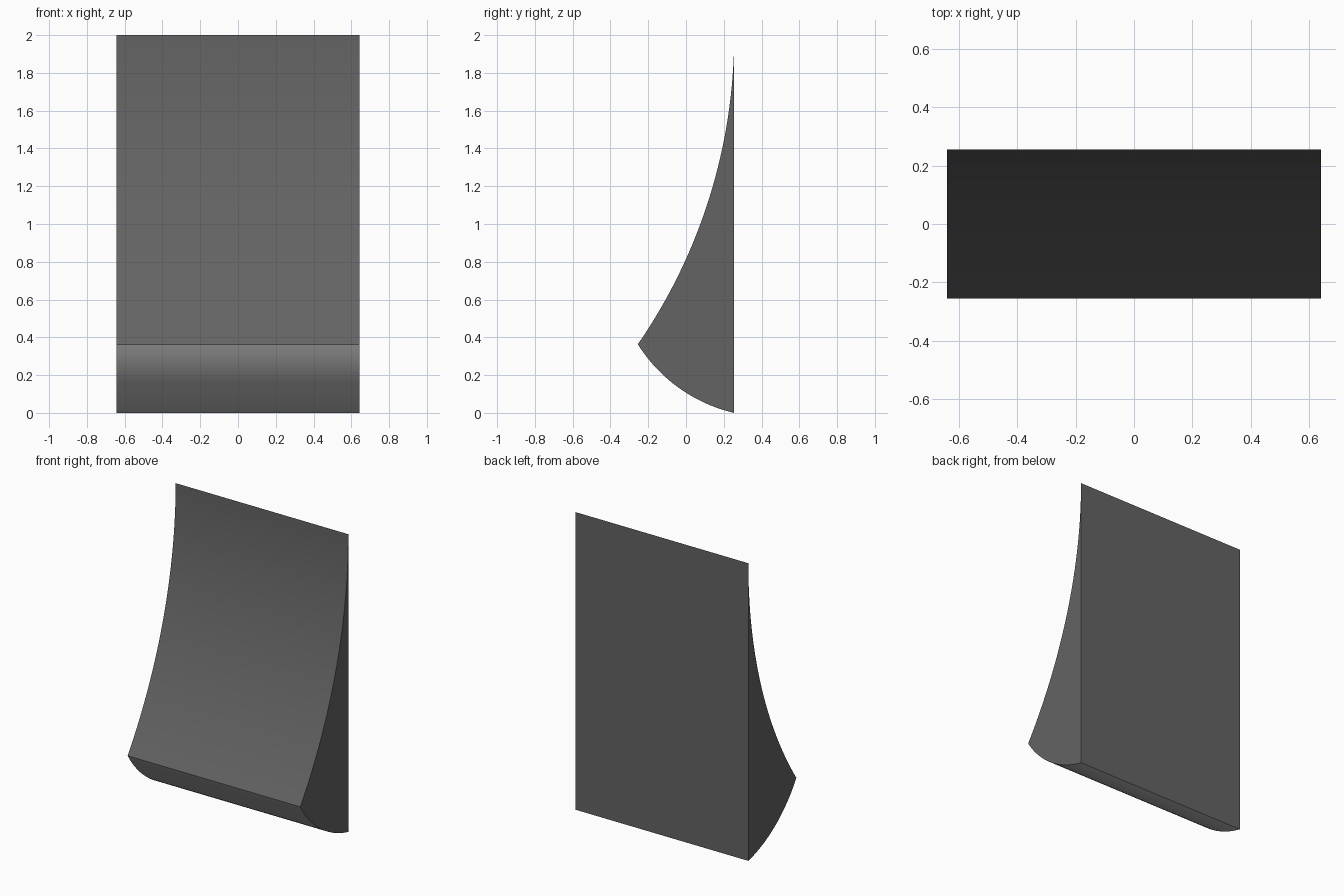
import bpy, bmesh, math

if "Cube" in bpy.data.objects:
    bpy.data.objects.remove(bpy.data.objects["Cube"])

HALF_X, HALF_Y, TIP_Z, TOP = 0.642, 0.255, 0.363, 2.0


def arc(p, q, sagitta, n):
    """Points from p to q on a circular arc bulging to the right of p->q."""
    dx, dz = q[0] - p[0], q[1] - p[1]
    c = math.hypot(dx, dz)
    r = (c * c / 4 + sagitta ** 2) / (2 * sagitta)
    half = math.asin(c / 2 / r)
    pts = []
    for i in range(n + 1):
        a = -half + 2 * half * i / n
        u = c / 2 + r * math.sin(a)
        v = r * math.cos(a) - r * math.cos(half)
        pts.append((p[0] + (dx * u + dz * v) / c, p[1] + (dz * u - dx * v) / c))
    return pts


def material(name, value):
    mat = bpy.data.materials.new(name)
    mat.diffuse_color = (value, value, value, 1)
    mat.use_nodes = True
    mat.node_tree.nodes["Principled BSDF"].inputs["Base Color"].default_value = mat.diffuse_color
    return mat


# Side profile: long concave front, short rounded underside, flat back
tip, top, heel = (-HALF_Y, TIP_Z), (HALF_Y, TOP), (HALF_Y, 0.0)
chord = math.dist(tip, top)
radius = chord ** 2 / (4 * HALF_Y)  # arc is tangent to the back at the top
sag = radius - math.sqrt(radius ** 2 - chord ** 2 / 4)
front = arc(tip, top, sag, 32)
under = arc(heel, tip, -0.062, 20)
profile = front + under[:-1]

# Extrude the profile across the width
bm = bmesh.new()
face = bm.faces.new([bm.verts.new((-HALF_X, y, z)) for y, z in profile])
ext = bmesh.ops.extrude_face_region(bm, geom=[face])
verts = [g for g in ext["geom"] if isinstance(g, bmesh.types.BMVert)]
bmesh.ops.translate(bm, vec=(2 * HALF_X, 0, 0), verts=verts)
bmesh.ops.recalc_face_normals(bm, faces=bm.faces)

# Dark body, lighter grey underside
for f in bm.faces:
    if f.normal.z < -0.05:
        f.material_index = 1
mesh = bpy.data.meshes.new("curved_wedge")
bm.to_mesh(mesh)
bm.free()
mesh.materials.append(material("dark_grey", 0.126))
mesh.materials.append(material("light_grey", 0.8))
wedge = bpy.data.objects.new("curved_wedge", mesh)
bpy.context.collection.objects.link(wedge)

# Smooth curves with crisp outline edges
bpy.context.view_layer.objects.active = wedge
wedge.select_set(True)
bpy.ops.object.shade_smooth_by_angle(angle=math.radians(30))
